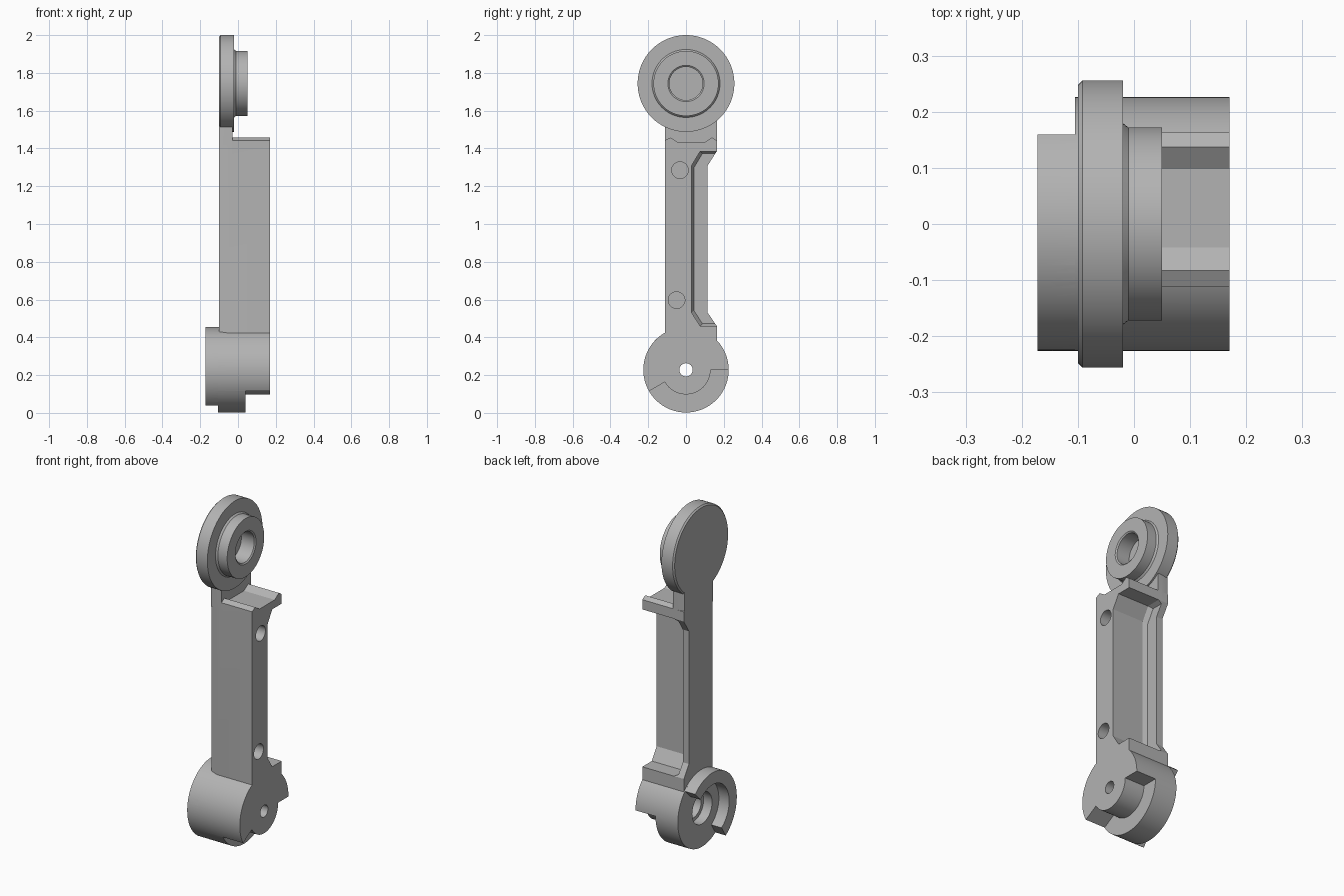
import bpy, bmesh, math
from math import cos, sin, pi, radians

cube = bpy.data.objects.get("Cube")
if cube:
    bpy.data.objects.remove(cube, do_unlink=True)

grey = bpy.data.materials.new("plain grey")
grey.use_nodes = True
grey.diffuse_color = (0.45, 0.45, 0.45, 1)
grey.node_tree.nodes["Principled BSDF"].inputs["Base Color"].default_value = (0.45, 0.45, 0.45, 1)

PIVOT = 0.228     # height of the hinge drum axis
HEAD = 1.744      # height of the round head axis


def make(name, bm):
    bmesh.ops.recalc_face_normals(bm, faces=bm.faces)
    mesh = bpy.data.meshes.new(name)
    bm.to_mesh(mesh)
    bm.free()
    mesh.materials.append(grey)
    ob = bpy.data.objects.new(name, mesh)
    bpy.context.collection.objects.link(ob)
    return ob


def loft(name, sections):
    """Solid through matching (y, z) outlines, each placed at its own x."""
    bm = bmesh.new()
    rings = [[bm.verts.new((x, y, z)) for y, z in pts] for x, pts in sections]
    n = len(rings[0])
    for a, b in zip(rings, rings[1:]):
        for i in range(n):
            j = (i + 1) % n
            bm.faces.new((a[i], a[j], b[j], b[i]))
    bm.faces.new(rings[0])
    bm.faces.new(rings[-1])
    return make(name, bm)


def prism(name, x0, x1, pts):
    return loft(name, [(x0, pts), (x1, pts)])


def lathe(name, profile, zc, closed=False, seg=96):
    """Turn an (x, radius) profile around a horizontal axis along x."""
    bm = bmesh.new()
    rings = []
    for x, r in profile:
        if r == 0:
            rings.append([bm.verts.new((x, 0, zc))] * seg)
        else:
            rings.append([bm.verts.new((x, r * cos(2 * pi * i / seg), zc + r * sin(2 * pi * i / seg)))
                          for i in range(seg)])
    pairs = list(zip(rings, rings[1:]))
    if closed:
        pairs.append((rings[-1], rings[0]))
    for a, b in pairs:
        for i in range(seg):
            j = (i + 1) % seg
            corners = list(dict.fromkeys((a[i], a[j], b[j], b[i])))
            bm.faces.new(corners)
    return make(name, bm)


def sector(name, x0, x1, r0, r1, a0, a1, steps=48):
    """Part of a ring around the drum axis, between two angles."""
    angles = [radians(a0 + (a1 - a0) * i / steps) for i in range(steps + 1)]
    pts = [(r1 * cos(a), PIVOT + r1 * sin(a)) for a in angles]
    pts += [(r0 * cos(a), PIVOT + r0 * sin(a)) for a in reversed(angles)]
    return prism(name, x0, x1, pts)


def combine(target, tool, operation):
    mod = target.modifiers.new(operation.lower(), 'BOOLEAN')
    mod.operation = operation
    mod.solver = 'EXACT'
    mod.object = tool
    bpy.context.view_layer.objects.active = target
    bpy.ops.object.modifier_apply(modifier=mod.name)
    bpy.data.objects.remove(tool, do_unlink=True)


# Arm beam, with a notched top and a chamfered front edge
def beam(front):
    return [(front, 0.36), (0.163, 0.36), (0.163, 1.442), (0.137, 1.458),
            (0.098, 1.432), (-0.042, 1.432), (-0.083, 1.458), (front, 1.442)]


arm = loft("link_arm", [(-0.10, beam(-0.102)), (-0.06, beam(-0.112)), (0.17, beam(-0.112))])


# Pocket open to the back, with a sloped corner at its floor
def pocket(o):
    return [(0.03 + o, 0.53 + o), (0.075 + o, 0.46 + o), (0.3, 0.46 + o),
            (0.3, 1.385 - o), (0.075 + o, 1.385 - o), (0.03 + o, 1.31 - o)]


combine(arm, loft("pocket_cutter", [(-0.06, pocket(0.012)), (-0.035, pocket(0)), (0.3, pocket(0))]),
        'DIFFERENCE')

# Narrowed middle of the back plate
waist = [(0.115, 0.53), (0.163, 0.46), (0.3, 0.46), (0.3, 1.385), (0.163, 1.385), (0.115, 1.31)]
combine(arm, prism("waist_cutter", -0.3, 0.0, waist), 'DIFFERENCE')

# Two blind pin holes in the side
for y, z in ((-0.032, 1.285), (-0.05, 0.597)):
    hole = lathe("pin_hole_cutter", [(0.07, 0), (0.07, 0.044), (0.3, 0.044), (0.3, 0)], z, seg=40)
    hole.location.y = y
    bpy.context.view_layer.update()
    combine(arm, hole, 'DIFFERENCE')


# Neck between the beam and the head, flared at its foot
def neck(low):
    return [(-0.112, low), (0.163, low), (0.163, 1.59), (-0.112, 1.59)]


combine(arm, loft("neck", [(-0.10, [(y * 0.97, z) for y, z in neck(1.40)]),
                           (-0.06, neck(1.40)), (-0.03, neck(1.40))]), 'UNION')

# Round head with a raised boss and a blind bore
head = lathe("head", [(-0.10, 0), (-0.10, 0.248), (-0.092, 0.256), (-0.02, 0.256), (-0.02, 0.18),
                      (-0.01, 0.172), (0.05, 0.172), (0.05, 0.096), (0.044, 0.088),
                      (-0.04, 0.088), (-0.04, 0)], HEAD)
combine(arm, head, 'UNION')

# Hinge drum with a stepped bore
drum = lathe("drum", [(0.17, 0.035), (0.17, 0.226), (-0.105, 0.226), (-0.105, 0.092),
                      (-0.05, 0.092), (-0.05, 0.07), (0.0, 0.07), (0.0, 0.035)], PIVOT, closed=True)
combine(arm, drum, 'UNION')

# Stop groove on one side and stop rim on the other
combine(arm, sector("groove_cutter", 0.04, 0.3, 0.13, 0.4, 210, 360), 'DIFFERENCE')
combine(arm, sector("stop_rim", -0.172, -0.09, 0.155, 0.226, 45, 237), 'UNION')

# Smooth the round walls and keep the corners sharp
for ob in bpy.context.selected_objects:
    ob.select_set(False)
arm.select_set(True)
bpy.context.view_layer.objects.active = arm
bpy.ops.object.shade_smooth_by_angle(angle=radians(25))
